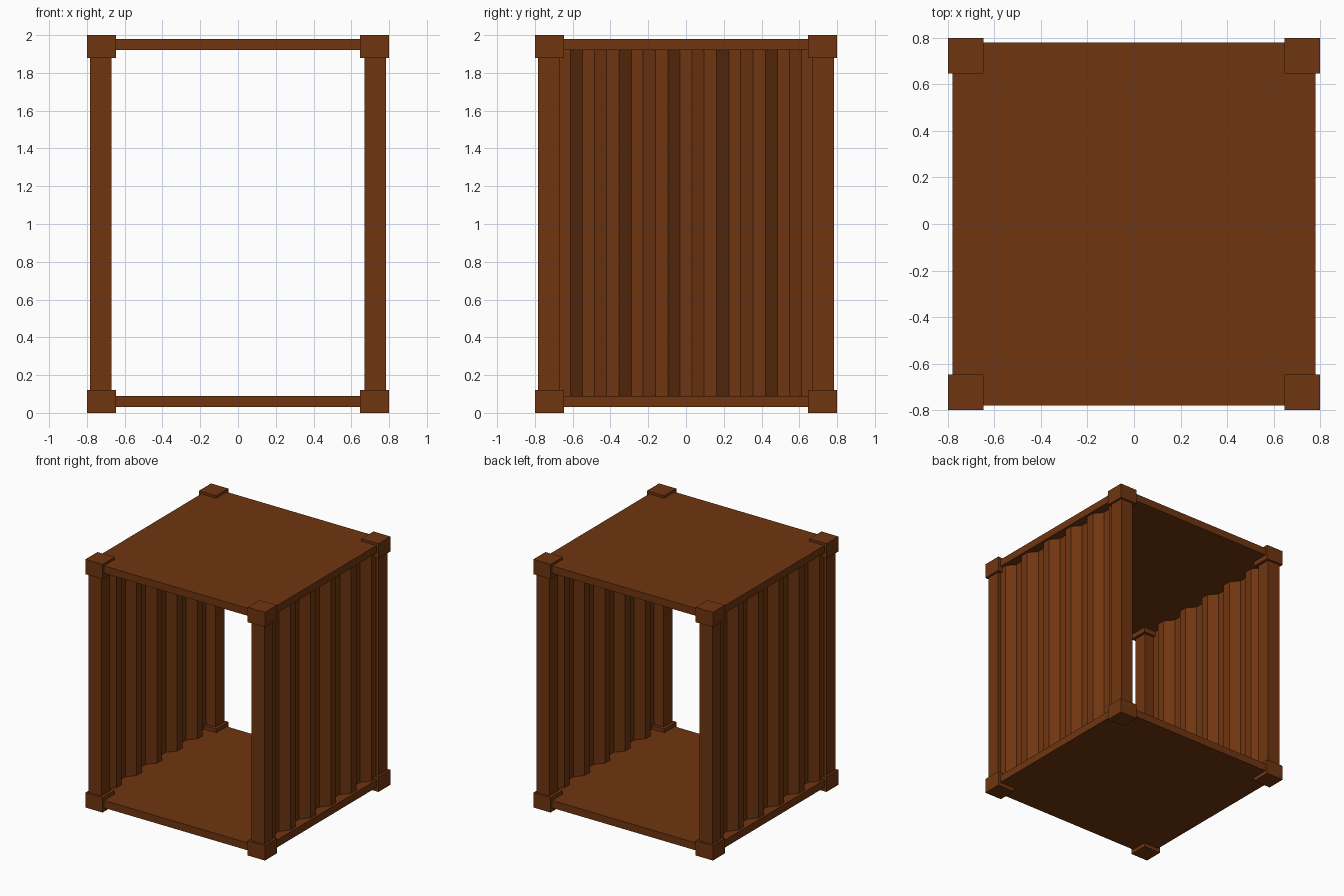
import bpy, bmesh

if "Cube" in bpy.data.objects:
    bpy.data.objects.remove(bpy.data.objects["Cube"])

paint = bpy.data.materials.new("brown_paint")
paint.diffuse_color = (0.16, 0.036, 0.005, 1)
paint.use_nodes = True
paint.node_tree.nodes["Principled BSDF"].inputs["Base Color"].default_value = paint.diffuse_color


def finish(name, bm):
    mesh = bpy.data.meshes.new(name)
    bm.to_mesh(mesh)
    bm.free()
    mesh.materials.append(paint)
    obj = bpy.data.objects.new(name, mesh)
    bpy.context.collection.objects.link(obj)
    return obj


def box(name, lo, hi):
    bm = bmesh.new()
    bmesh.ops.create_cube(bm, size=1)
    for v in bm.verts:
        v.co = [(a + b) / 2 + c * (b - a) for a, b, c in zip(lo, hi, v.co)]
    return finish(name, bm)


# Floor and roof plates
for name, z0, z1 in (("floor", 0.03, 0.09), ("roof", 1.92, 1.98)):
    box(name, (-0.78, -0.78, z0), (0.78, 0.78, z1))

# Corner posts with castings at both ends
for sx, xname in ((-1, "left"), (1, "right")):
    for sy, yname in ((-1, "front"), (1, "back")):
        def corner(part, inner, outer, z0, z1):
            xs = sorted((sx * inner, sx * outer))
            ys = sorted((sy * inner, sy * outer))
            box(f"{yname}_{xname}_{part}", (xs[0], ys[0], z0), (xs[1], ys[1], z1))
        corner("post", 0.67, 0.783, 0.12, 1.88)
        corner("lower_casting", 0.647, 0.80, 0.0, 0.12)
        corner("upper_casting", 0.647, 0.80, 1.88, 2.0)

# Corrugated side walls: trapezoid wave, four equal steps per rib
STEP, COUNT = 0.0645, 21
OUTER, INNER = 0.758, 0.702
for side, name in ((-1, "left_wall"), (1, "right_wall")):
    bm = bmesh.new()
    columns = []
    for i in range(COUNT + 1):
        x = side * (OUTER if i % 4 < 2 else INNER)
        y = (i - COUNT / 2) * STEP
        columns.append([bm.verts.new((x, y, z)) for z in (0.09, 1.92)])
    for (a, b), (c, d) in zip(columns, columns[1:]):
        bm.faces.new((a, c, d, b) if side > 0 else (a, b, d, c))
    wall = finish(name, bm)
    sheet = wall.modifiers.new("sheet_thickness", "SOLIDIFY")
    sheet.thickness = 0.006
    sheet.offset = 0
